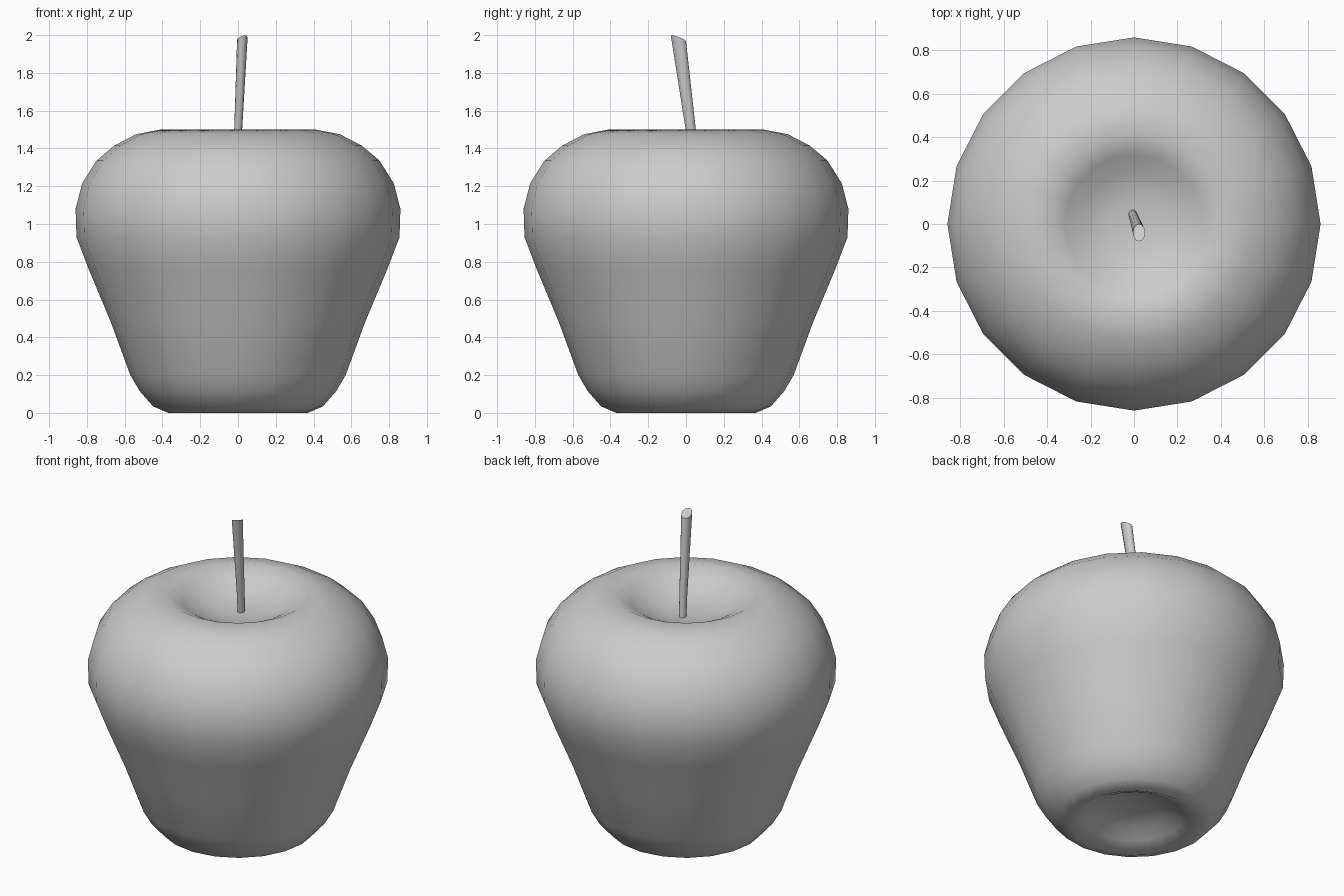
import bpy, bmesh, math

cube = bpy.data.objects.get("Cube")
if cube:
    bpy.data.objects.remove(cube, do_unlink=True)

grey = bpy.data.materials.new("plain grey")
grey.use_nodes = True
grey.diffuse_color = (0.6, 0.6, 0.6, 1)
grey.node_tree.nodes["Principled BSDF"].inputs["Base Color"].default_value = (0.6, 0.6, 0.6, 1)


def loft(name, rings, start=None, end=None, angle=60):
    """Skin a list of equal rings of points, closing the ends with a tip point or a flat cap."""
    bm = bmesh.new()
    loops = [[bm.verts.new(p) for p in ring] for ring in rings]
    n = len(loops[0])
    for a, b in zip(loops, loops[1:]):
        for i in range(n):
            j = (i + 1) % n
            bm.faces.new((a[i], a[j], b[j], b[i]))
    for loop, tip in ((loops[0], start), (loops[-1], end)):
        if tip:
            centre = bm.verts.new(tip)
            for i in range(n):
                bm.faces.new((loop[i], loop[(i + 1) % n], centre))
        else:
            bm.faces.new(loop)
    bmesh.ops.recalc_face_normals(bm, faces=bm.faces[:])
    mesh = bpy.data.meshes.new(name)
    bm.to_mesh(mesh)
    bm.free()
    mesh.materials.append(grey)
    obj = bpy.data.objects.new(name, mesh)
    bpy.context.collection.objects.link(obj)
    bpy.ops.object.select_all(action='DESELECT')
    obj.select_set(True)
    bpy.context.view_layer.objects.active = obj
    bpy.ops.object.shade_smooth_by_angle(angle=math.radians(angle))
    return obj


def ellipse(cx, cy, z, rx, ry, sides, lean=(0, 0)):
    """Ring of points; lean tilts its plane by a height change per unit of x and y."""
    ring = []
    for i in range(sides):
        t = math.tau * i / sides
        dx, dy = rx * math.cos(t), ry * math.sin(t)
        ring.append((cx + dx, cy + dy, z + lean[0] * dx + lean[1] * dy))
    return ring


# Fruit body: radius and height from the bottom hollow round to the top hollow
profile = [
    (0.10, 0.115), (0.20, 0.09), (0.28, 0.045), (0.37, 0.0), (0.45, 0.035),
    (0.52, 0.115), (0.57, 0.2), (0.675, 0.485), (0.79, 0.76), (0.855, 0.93),
    (0.86, 1.08), (0.825, 1.215), (0.75, 1.335), (0.655, 1.415), (0.54, 1.475),
    (0.41, 1.5), (0.32, 1.455), (0.24, 1.405), (0.13, 1.375),
]
loft("fruit_body", [ellipse(0, 0, z, r, r, 20) for r, z in profile],
     start=(0, 0, 0.12), end=(0, 0, 1.365))

# Stem: leaning, widening upward, with a slanted cut at the top
loft("stem", [
    ellipse(-0.008, 0.047, 1.32, 0.02, 0.024, 12),
    ellipse(0.001, 0.025, 1.5, 0.021, 0.027, 12),
    ellipse(0.023, -0.04, 1.982, 0.028, 0.04, 12, lean=(0.3, -0.35)),
], angle=40)
